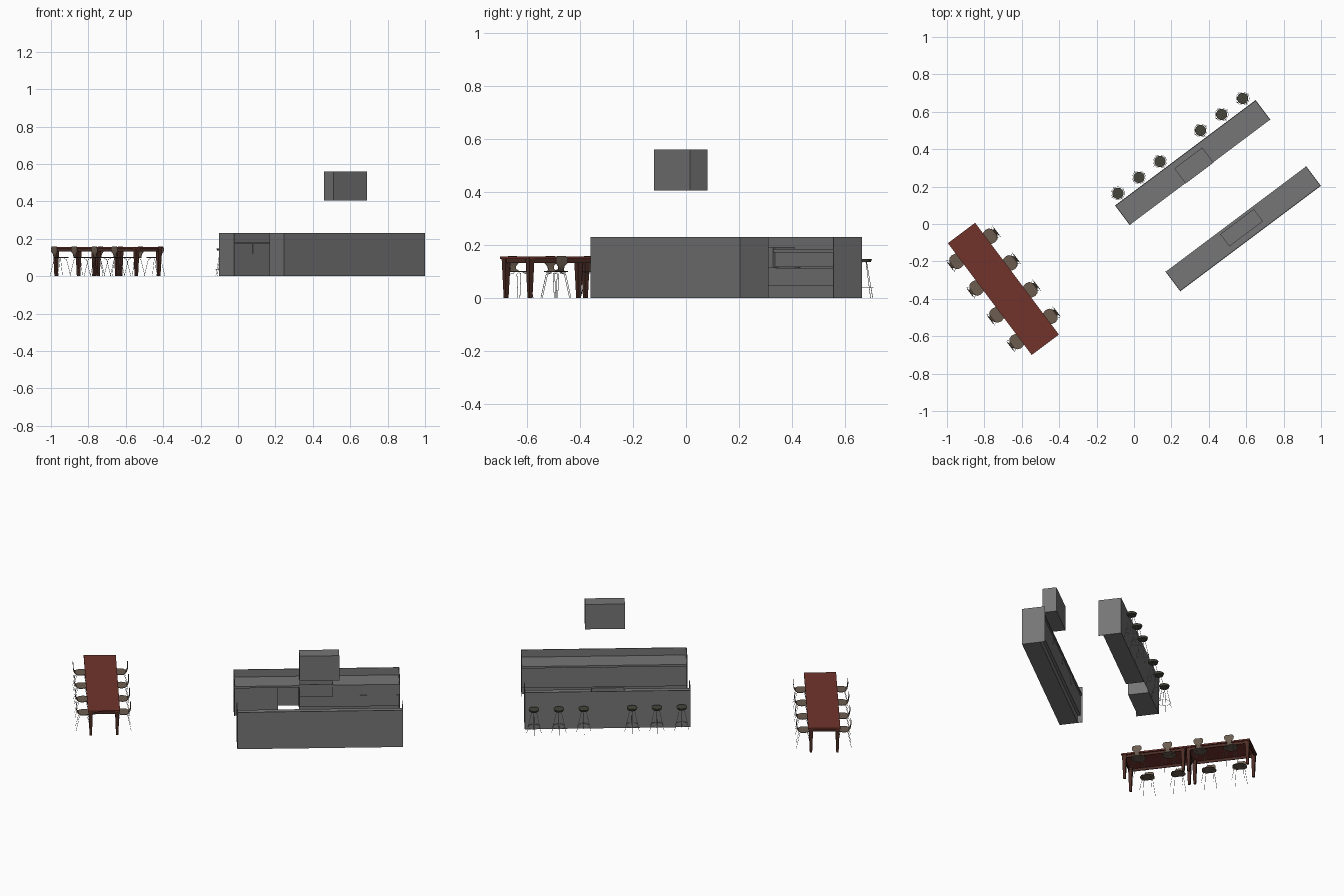
import bpy, bmesh, math
from mathutils import Matrix, Vector

if "Cube" in bpy.data.objects:
    bpy.data.objects.remove(bpy.data.objects["Cube"])

ANG = math.atan2(0.6, 0.8)


def frame(x, y, a):
    return Matrix.Translation((x, y, 0)) @ Matrix.Rotation(a, 4, 'Z')


def material(name, rgb):
    m = bpy.data.materials.new(name)
    m.diffuse_color = (*rgb, 1)
    m.use_nodes = True
    m.node_tree.nodes["Principled BSDF"].inputs["Base Color"].default_value = m.diffuse_color
    return m


GREY = material("dark_grey", (0.18, 0.18, 0.18))
RED = material("red_wood", (0.165, 0.034, 0.024))
DARK = material("dark_wood", (0.07, 0.025, 0.018))
PLY = material("plywood", (0.15, 0.11, 0.08))
SEAT = material("dark_seat", (0.06, 0.06, 0.045))
METAL = material("metal", (0.3, 0.3, 0.3))


def make(name, bm, M, mat=GREY, smooth=False, recalc=True):
    if recalc:
        bmesh.ops.recalc_face_normals(bm, faces=bm.faces)
    me = bpy.data.meshes.new(name)
    bm.to_mesh(me)
    bm.free()
    me.materials.append(mat)
    ob = place(name, me, M)
    if smooth:
        bpy.ops.object.select_all(action='DESELECT')
        ob.select_set(True)
        bpy.context.view_layer.objects.active = ob
        bpy.ops.object.shade_smooth_by_angle()
    return ob


def place(name, me, M):
    ob = bpy.data.objects.new(name, me)
    bpy.context.collection.objects.link(ob)
    ob.matrix_world = M
    return ob


def add_box(bm, lo, hi):
    lo, hi = Vector(lo), Vector(hi)
    S = Matrix.Diagonal((*(hi - lo), 1))
    return bmesh.ops.create_cube(bm, size=1, matrix=Matrix.Translation((lo + hi) / 2) @ S)


def box(name, M, lo, hi, mat=GREY):
    bm = bmesh.new()
    add_box(bm, lo, hi)
    return make(name, bm, M, mat)


def add_rod(bm, a, b, r, r2=None, n=8):
    a, b = Vector(a), Vector(b)
    d = b - a
    T = Matrix.Translation((a + b) / 2) @ d.to_track_quat('Z', 'Y').to_matrix().to_4x4()
    bmesh.ops.create_cone(bm, cap_ends=True, segments=n, radius1=r,
                          radius2=r if r2 is None else r2, depth=d.length, matrix=T)


# Counters: local +y is the tall plain outer side, -y the cabinet side
L, OUT, INN, FRONT, BACK = 0.47, 0.0635, -0.069, -0.058, 0.0595
E = L - 0.004


def panel(tag, M, x0, x1, z0=0.0):
    box(tag + "_outer_panel", M, (x0, BACK, z0), (x1, OUT, 0.23))


def ends(tag, M):
    for s, side in ((-1, "left"), (1, "right")):
        x0, x1 = sorted((s * L, s * E))
        box(f"{tag}_{side}_end_panel", M, (x0, INN, 0), (x1, BACK, 0.23))


def cabinet(tag, M, x0, x1, z1=0.172):
    box(tag + "_carcass", M, (x0, FRONT, 0.045), (x1, BACK, z1))
    box(tag + "_kick", M, (x0, FRONT + 0.016, 0), (x1, BACK, 0.045))


def handle(tag, M, x):
    box(tag, M, (x - 0.0015, FRONT - 0.006, 0.12), (x + 0.0015, FRONT, 0.172))


def top(tag, M, x0, x1, y0=INN + 0.002):
    box(tag, M, (x0, y0, 0.172), (x1, BACK, 0.184))


# Island: plain cabinet, open bay, sink, drawers
I = frame(0.3125, 0.33, ANG)
W0, W1, S0, S1 = -0.222, -0.1, -0.098, 0.09
ends("island", I)
panel("island_left", I, -L, W0)
panel("island_right", I, W1, L)
panel("island_bay", I, W0, W1, 0.172)
bm = bmesh.new()  # thin outward-facing back of the open bay
bm.faces.new([bm.verts.new((x, OUT, z)) for x, z in ((W0, 0), (W0, 0.172), (W1, 0.172), (W1, 0))])
make("bay_back", bm, I, recalc=False)
box("island_left_cabinet", I, (-E, FRONT, 0), (W0, BACK, 0.172))
handle("island_handle", I, -E + 0.13)
cabinet("island_sink", I, W1, S1, 0.115)
cabinet("island_drawers", I, S1, E, 0.114)
box("island_top_drawer", I, (S1, FRONT - 0.003, 0.116), (E, BACK, 0.172))
top("island_worktop_left", I, -E, S0)
top("island_worktop_right", I, S1, E)
top("island_worktop_back", I, S0, S1, 0.032)

# Sink with apron front and sunken basin
bm = bmesh.new()
add_box(bm, (S0, INN, 0.115), (S1, 0.032, 0.192))
up = max(bm.faces, key=lambda f: f.calc_center_median().z)
bmesh.ops.inset_region(bm, faces=[up], thickness=0.004)
bmesh.ops.translate(bm, vec=(0, 0, -0.0005), verts=up.verts)
low = bmesh.ops.extrude_discrete_faces(bm, faces=[up])['faces'][0]
bmesh.ops.translate(bm, vec=(0, 0, -0.06), verts=low.verts)
make("sink", bm, I)

# Wall counter with four cabinets, and the hood above it
C = frame(0.585, -0.027, ANG + math.pi)
ends("counter", C)
panel("counter", C, -L, L)
cabinet("counter", C, -E, E)
top("counter_worktop", C, -E, E)
for i in (-1, 0, 1):
    handle("counter_handle", C, i * E / 2)
box("hood", frame(0.575, -0.02, ANG), (-0.1125, -0.041, 0.405), (0.1125, 0.041, 0.56))

# Bar stools: round seat, four splayed legs, foot ring
rows = [(-0.086 + 0.1125 * i, 0.164 + 0.085 * i) for i in range(3)]
rows += [(0.356 + 0.1125 * i, 0.5 + 0.0855 * i) for i in range(3)]
seat = bmesh.new()
add_rod(seat, (0, 0, 0.136), (0, 0, 0.148), 0.026, 0.03, 24)
legs = bmesh.new()
N = 24
for k in range(4):
    c, s = math.cos(k * math.pi / 2), math.sin(k * math.pi / 2)
    add_rod(legs, (0.012 * c, 0.012 * s, 0.137), (0.041 * c, 0.041 * s, 0), 0.001)
ring = [(0.035 * math.cos(math.tau * i / N), 0.035 * math.sin(math.tau * i / N), 0.038) for i in range(N)]
for a, b in zip(ring, ring[1:] + ring[:1]):
    add_rod(legs, a, b, 0.001, n=6)
for i, (x, y) in enumerate(rows):
    M = frame(x, y, ANG)
    if i == 0:
        so = make("stool_seat", seat, M, SEAT, True)
        lo = make("stool_legs", legs, M, METAL, True)
    else:
        place("stool_seat", so.data, M)
        place("stool_legs", lo.data, M)

# Two dining tables end to end with tapered square legs
T = frame(-0.698, -0.347, math.atan2(-0.8, 0.6))
HL, HW = 0.3735, 0.091
for s in (-1, 1):
    x0, x1 = sorted((0, s * HL))
    box("table_top", T, (x0, -HW, 0.148), (x1, HW, 0.157), RED)
    bm = bmesh.new()
    for y in (-HW + 0.008, HW - 0.012):
        add_box(bm, (x0 + 0.012, y, 0.132), (x1 - 0.012, y + 0.004, 0.148))
    for x in (x0 + 0.008, x1 - 0.012):
        add_box(bm, (x, -HW + 0.012, 0.132), (x + 0.004, HW - 0.012, 0.148))
    make("table_apron", bm, T, DARK)
    bm = bmesh.new()
    for x in (x0 + 0.016, x1 - 0.016):
        for y in (-HW + 0.016, HW - 0.016):
            b = add_box(bm, (x - 0.012, y - 0.012, 0), (x + 0.012, y + 0.012, 0.148))
            for v in b['verts']:
                if v.co.z < 0.01:
                    v.co.x = x + (v.co.x - x) * 0.55
                    v.co.y = y + (v.co.y - y) * 0.55
    make("table_legs", bm, T, DARK)

# Dining chairs: moulded shell (y, z, half width) on thin legs; local +y is the back
PROFILE = [(-0.041, 0.097, 0.013), (-0.035, 0.099, 0.026), (-0.02, 0.099, 0.038), (0, 0.098, 0.042),
           (0.018, 0.098, 0.037), (0.03, 0.1, 0.022), (0.037, 0.108, 0.013), (0.04, 0.12, 0.015),
           (0.041, 0.13, 0.026), (0.042, 0.148, 0.028), (0.042, 0.158, 0.02)]
bm = bmesh.new()
grid = [[bm.verts.new((w * t, y, z)) for t in (-1, -0.5, 0, 0.5, 1)] for y, z, w in PROFILE]
for a, b in zip(grid, grid[1:]):
    for i in range(4):
        bm.faces.new((a[i], a[i + 1], b[i + 1], b[i]))
bmesh.ops.recalc_face_normals(bm, faces=bm.faces)
bmesh.ops.solidify(bm, geom=bm.faces[:], thickness=0.003)
frame_bm = bmesh.new()
for sx in (-1, 1):
    for sy in (-1, 1):
        knee = (sx * 0.026, sy * 0.022, 0.09)
        add_rod(frame_bm, (sx * 0.012, sy * 0.012, 0.095), knee, 0.001)
        add_rod(frame_bm, knee, (sx * 0.036, sy * 0.042, 0), 0.001)
shell_ob = None
for s in (-1, 1):
    for a in (-0.268, -0.09, 0.09, 0.268):
        M = T @ frame(a, s * 0.114, 0 if s > 0 else math.pi)
        if shell_ob is None:
            shell_ob = make("chair_shell", bm, M, PLY, True)
            legs_ob = make("chair_legs", frame_bm, M, METAL, True)
        else:
            place("chair_shell", shell_ob.data, M)
            place("chair_legs", legs_ob.data, M)
